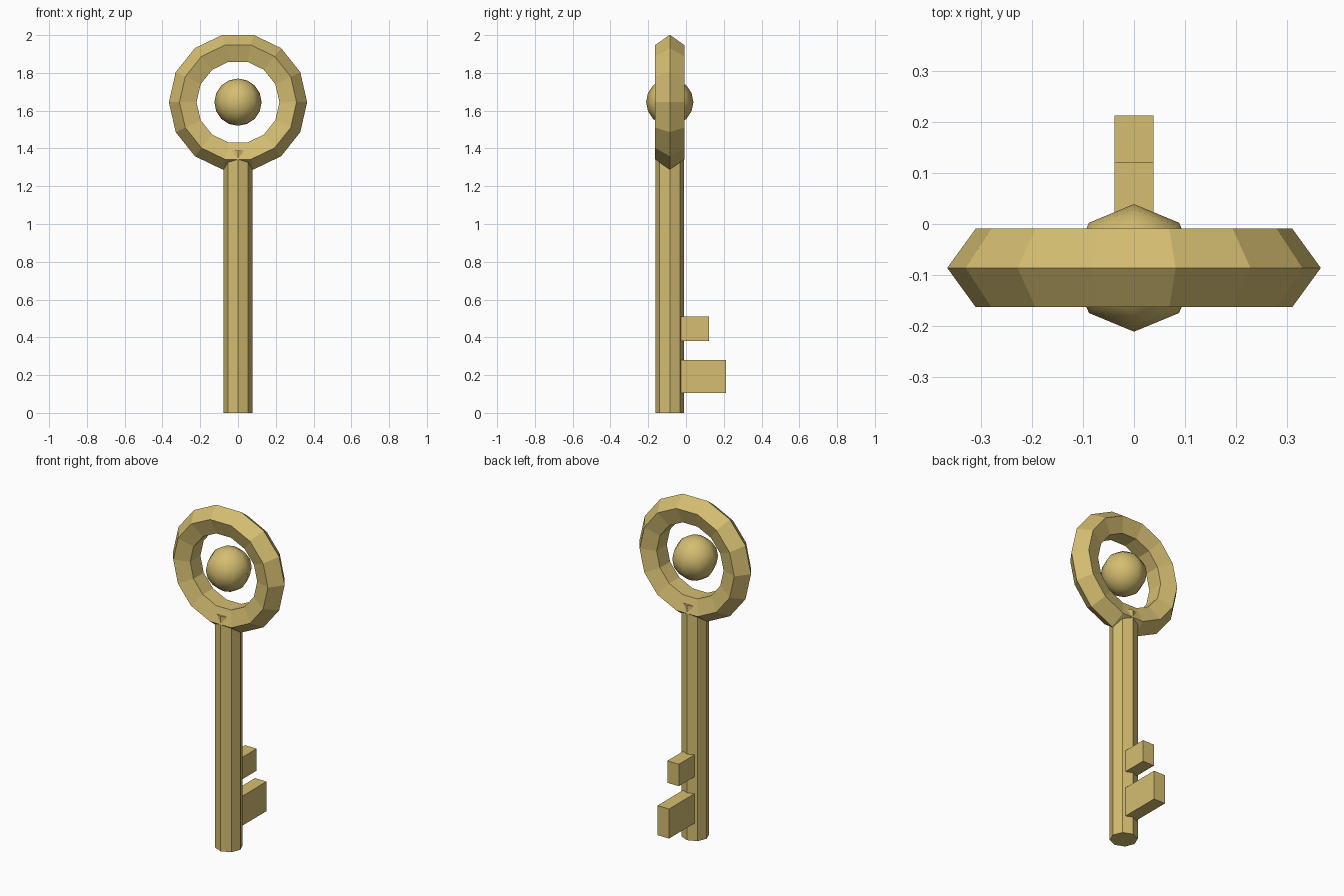
import bpy, bmesh, math

if "Cube" in bpy.data.objects:
    bpy.data.objects.remove(bpy.data.objects["Cube"])

YC = -0.086      # depth of the key's axis
ZR = 1.645       # height of the ring centre

gold = bpy.data.materials.new("antique_gold")
gold.diffuse_color = (0.66, 0.51, 0.165, 1)
gold.use_nodes = True
gold.node_tree.nodes["Principled BSDF"].inputs["Base Color"].default_value = gold.diffuse_color


def finish(name, bm, smooth=False):
    bmesh.ops.recalc_face_normals(bm, faces=bm.faces[:])
    for f in bm.faces:
        f.smooth = smooth
    me = bpy.data.meshes.new(name)
    bm.to_mesh(me)
    bm.free()
    me.materials.append(gold)
    ob = bpy.data.objects.new(name, me)
    bpy.context.collection.objects.link(ob)
    return ob


def box(name, x, y0, y1, z0, z1):
    bm = bmesh.new()
    bmesh.ops.create_cube(bm, size=1)
    for v in bm.verts:
        v.co = (x if v.co.x > 0 else -x,
                y1 if v.co.y > 0 else y0,
                z1 if v.co.z > 0 else z0)
    return finish(name, bm)


# Bow ring: 14-sided loop with a five-sided section, point outward
SEG, SIDES, MAJOR, MINOR = 14, 5, 0.285, 0.081
bm = bmesh.new()
loops = []
for i in range(SEG):
    a = math.tau * i / SEG
    loop = []
    for j in range(SIDES):
        b = math.tau * j / SIDES
        r = MAJOR + MINOR * math.cos(b)
        loop.append(bm.verts.new((r * math.cos(a), YC + MINOR * math.sin(b),
                                  ZR + r * math.sin(a))))
    loops.append(loop)
for i in range(SEG):
    p, q = loops[i], loops[(i + 1) % SEG]
    for j in range(SIDES):
        k = (j + 1) % SIDES
        bm.faces.new((p[j], p[k], q[k], q[j]))
finish("bow_ring", bm)

# Floating ball in the middle of the ring
bm = bmesh.new()
bmesh.ops.create_uvsphere(bm, u_segments=8, v_segments=8, radius=0.125)
bmesh.ops.translate(bm, verts=bm.verts[:], vec=(0, YC, ZR))
finish("center_ball", bm, smooth=True)

# Octagonal shaft, its top end buried in the ring
TOP, RAD = 1.39, 0.0757
bm = bmesh.new()
bottom = [bm.verts.new((RAD * math.sin(math.tau * i / 8),
                        YC + RAD * math.cos(math.tau * i / 8), 0))
          for i in range(8)]
base = bm.faces.new(bottom)
ext = bmesh.ops.extrude_face_region(bm, geom=[base], use_keep_orig=True)
bmesh.ops.translate(bm, vec=(0, 0, TOP),
                    verts=[e for e in ext["geom"] if isinstance(e, bmesh.types.BMVert)])
finish("shaft", bm)

# Two teeth on the back of the shaft
box("lower_tooth", 0.038, YC, 0.213, 0.105, 0.28)
box("upper_tooth", 0.038, YC, 0.121, 0.38, 0.51)
